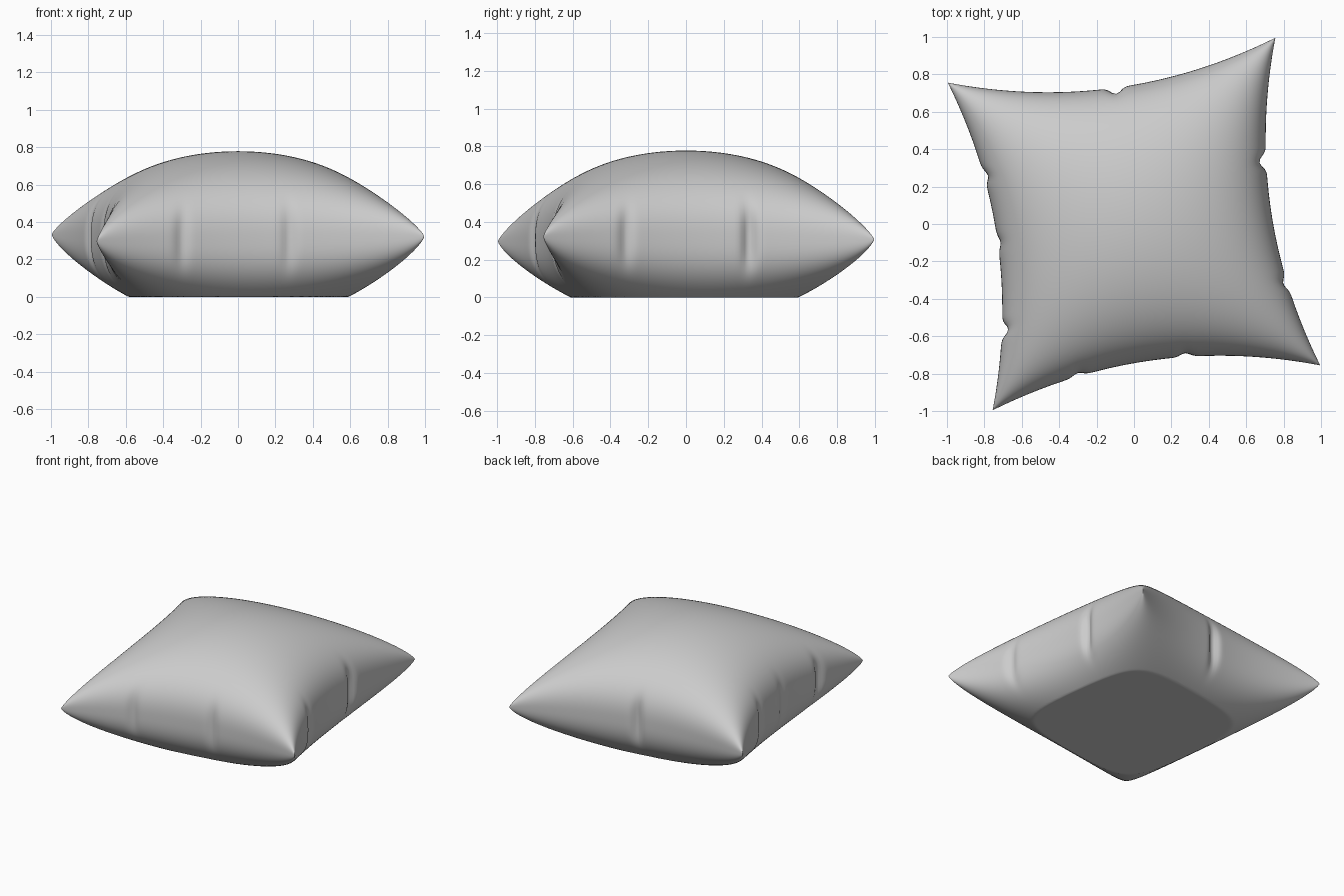
import bpy, bmesh, math

if "Cube" in bpy.data.objects:
    bpy.data.objects.remove(bpy.data.objects["Cube"])

N = 140                      # grid resolution of each pillow face
HALF = 0.884                 # half size, centre to side at the corners
BOW = 0.168                  # how far the sides pull inward
ROT = math.radians(7.8)      # turn about z

# seam puckers: axis of the side, sign of the side, position along it, depth
PUCKERS = [
    ('y', 1, 0.0, 0.035),
    ('x', 1, 0.27, 0.04), ('x', 1, -0.48, 0.022),
    ('x', -1, 0.41, 0.022), ('x', -1, 0.0, 0.015), ('x', -1, -0.53, 0.035),
    ('y', -1, -0.46, 0.018), ('y', -1, 0.2, 0.02),
]


def outline(u, v):
    """Plan position with bowed sides and seam puckers."""
    x = HALF * u * (1 - BOW * (1 - v * v))
    y = HALF * v * (1 - BOW * (1 - u * u))
    for axis, sign, pos, depth in PUCKERS:
        across, along = (u, v) if axis == 'x' else (v, u)
        if across * sign <= 0:
            continue
        d = depth * math.exp(-((along - pos) / 0.04) ** 2) * abs(across) ** 30
        if axis == 'x':
            x -= sign * d
        else:
            y -= sign * d
    return x, y


def point(u, v, top):
    x, y = outline(u, v)
    seam = 0.315 - 0.0125 * u * v + 0.005 * v
    s = max(0.0, (1 - u * u) * (1 - v * v))   # 1 at the centre, 0 on the seam
    if top:
        z = seam + (0.778 - seam) * s ** 0.395
    else:
        # underside is pressed flat against the floor
        z = max(0.0, seam - 0.446 * s ** 0.37)
    c, s = math.cos(ROT), math.sin(ROT)
    return (x * c - y * s, x * s + y * c, z)


# denser rows toward the seam
params = [math.sin(math.pi / 2 * (2 * i / N - 1)) for i in range(N + 1)]
params[0], params[N] = -1.0, 1.0

bm = bmesh.new()
seam_verts = {}              # shared by both faces so the pillow is closed
for top in (True, False):
    grid = []
    for i, u in enumerate(params):
        row = []
        for j, v in enumerate(params):
            if i in (0, N) or j in (0, N):
                if top:
                    seam_verts[i, j] = bm.verts.new(point(u, v, True))
                row.append(seam_verts[i, j])
            else:
                row.append(bm.verts.new(point(u, v, top)))
        grid.append(row)
    for i in range(N):
        for j in range(N):
            q = [grid[i][j], grid[i + 1][j], grid[i + 1][j + 1], grid[i][j + 1]]
            bm.faces.new(q if top else q[::-1])

for f in bm.faces:
    f.smooth = True

mesh = bpy.data.meshes.new("pillow")
bm.to_mesh(mesh)
bm.free()
pillow = bpy.data.objects.new("pillow", mesh)
bpy.context.collection.objects.link(pillow)
